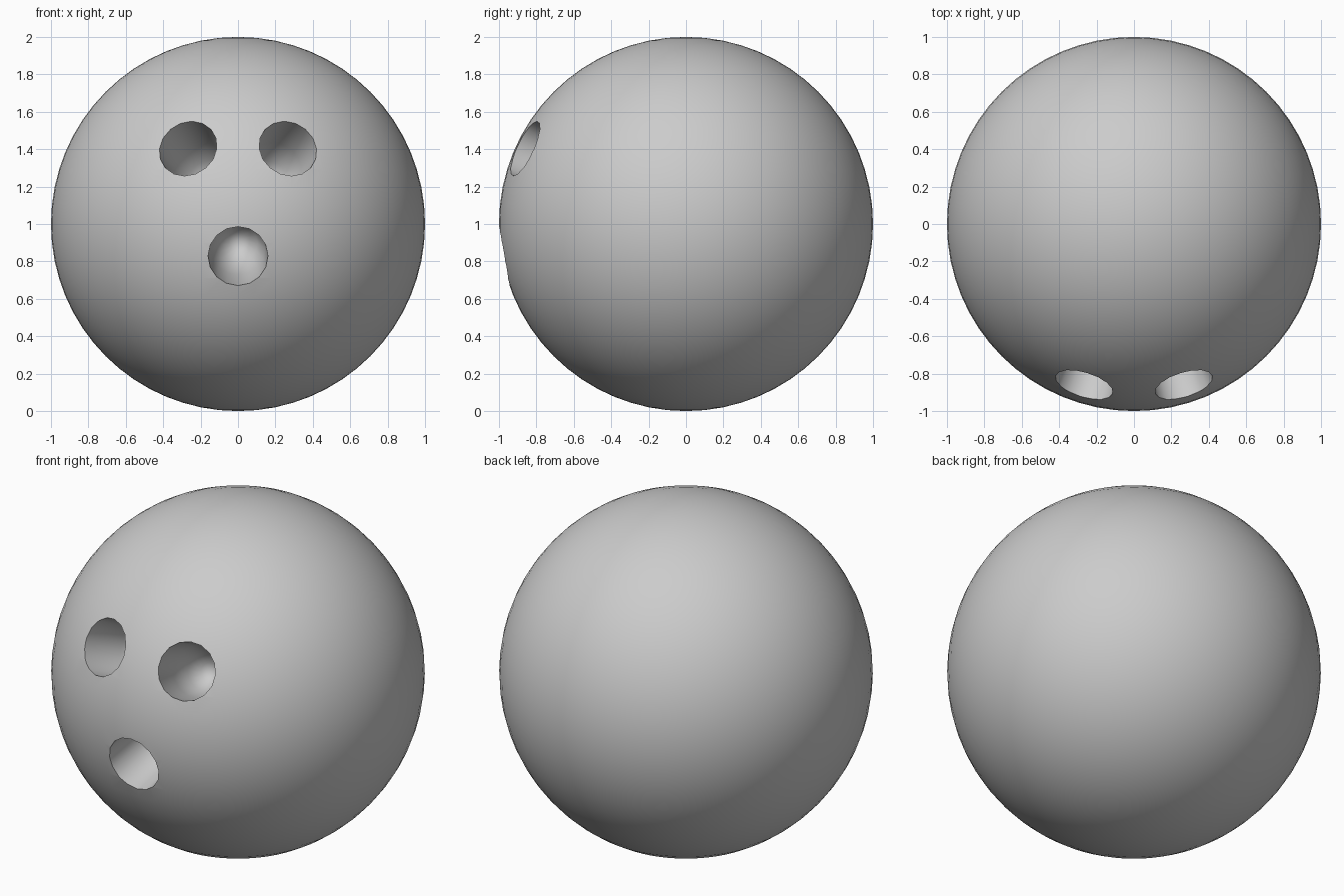
import bpy, bmesh, math
from mathutils import Vector

if "Cube" in bpy.data.objects:
    bpy.data.objects.remove(bpy.data.objects["Cube"])

CENTRE = Vector((0, 0, 1))
SIDES = 16
# hole profile: (radius, distance from ball centre), rounded at the bottom
PROFILE = [(0.16, 1.15), (0.16, 0.98), (0.145, 0.74), (0.105, 0.60), (0.05, 0.54)]


def hole_cutter(name, direction):
    """Closed, round-bottomed plug pointing at the ball centre."""
    bm = bmesh.new()
    rings = [[bm.verts.new((r * math.cos(a), r * math.sin(a), h))
              for a in (2 * math.pi * i / SIDES for i in range(SIDES))]
             for r, h in PROFILE]
    for top, low in zip(rings, rings[1:]):
        for i in range(SIDES):
            j = (i + 1) % SIDES
            bm.faces.new((top[i], low[i], low[j], top[j]))
    bm.faces.new(rings[0])
    tip = bm.verts.new((0, 0, 0.52))
    for i in range(SIDES):
        bm.faces.new((rings[-1][i], tip, rings[-1][(i + 1) % SIDES]))
    bmesh.ops.recalc_face_normals(bm, faces=bm.faces)
    for f in bm.faces:
        f.smooth = True
    mesh = bpy.data.meshes.new(name)
    bm.to_mesh(mesh)
    bm.free()
    ob = bpy.data.objects.new(name, mesh)
    bpy.context.collection.objects.link(ob)
    ob.location = CENTRE
    ob.rotation_mode = 'QUATERNION'
    ob.rotation_quaternion = Vector(direction).to_track_quat('Z', 'Y')
    ob.hide_render = True
    return ob


# ball
bpy.ops.mesh.primitive_uv_sphere_add(segments=64, ring_count=32, radius=1, location=CENTRE)
ball = bpy.context.object
ball.name = "ball"

# two finger holes and a thumb hole
cutters = [hole_cutter("finger_hole_left", (-0.27, -0.87, 0.408)),
           hole_cutter("finger_hole_right", (0.27, -0.87, 0.408)),
           hole_cutter("thumb_hole", (0, -0.985, -0.174))]
bpy.context.view_layer.update()
for c in cutters:
    m = ball.modifiers.new(c.name, 'BOOLEAN')
    m.operation = 'DIFFERENCE'
    m.solver = 'EXACT'
    m.object = c
    bpy.ops.object.modifier_apply(modifier=m.name)
for c in cutters:
    bpy.data.objects.remove(c)

# smooth surface with crisp hole rims
ball.select_set(True)
bpy.context.view_layer.objects.active = ball
bpy.ops.object.shade_smooth_by_angle(angle=math.radians(45))
